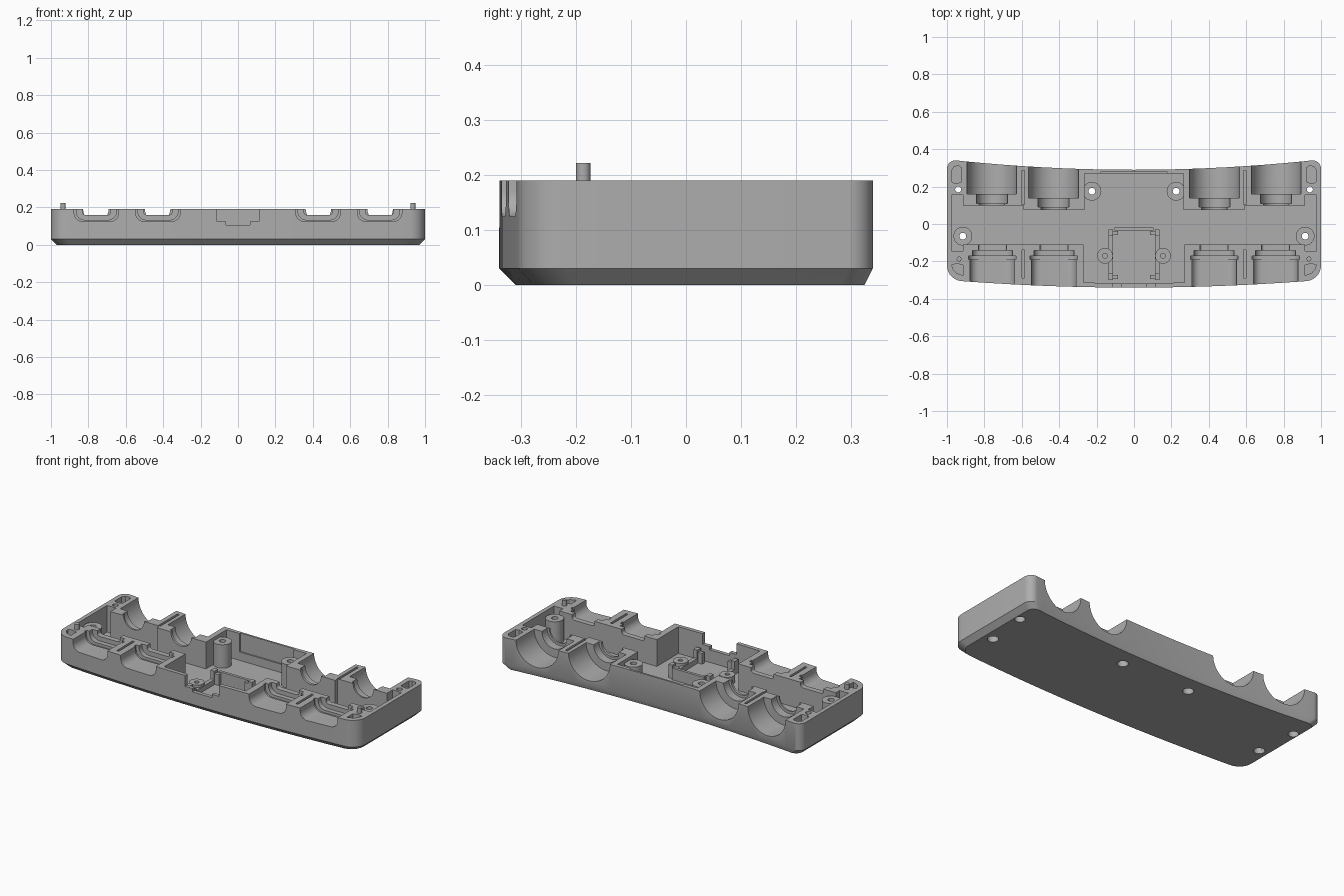
import bpy, bmesh, math
from mathutils import Vector

if "Cube" in bpy.data.objects:
    bpy.data.objects.remove(bpy.data.objects["Cube"])

TOP, FLOOR = 0.19, 0.03
grey = bpy.data.materials.new("plain grey")
grey.diffuse_color = (0.42, 0.42, 0.42, 1)
grey.use_nodes = True
grey.node_tree.nodes["Principled BSDF"].inputs["Base Color"].default_value = grey.diffuse_color
cutters = []


def add_object(name, bm):
    bmesh.ops.recalc_face_normals(bm, faces=bm.faces)
    me = bpy.data.meshes.new(name)
    bm.to_mesh(me)
    bm.free()
    me.materials.append(grey)
    ob = bpy.data.objects.new(name, me)
    bpy.context.scene.collection.objects.link(ob)
    return ob


def loft(name, rings):
    """Closed solid through rings of equal point count."""
    bm = bmesh.new()
    vs = [[bm.verts.new(p) for p in r] for r in rings]
    n = len(rings[0])
    for a, b in zip(vs, vs[1:]):
        for i in range(n):
            bm.faces.new((a[i], a[(i + 1) % n], b[(i + 1) % n], b[i]))
    bm.faces.new(vs[0])
    bm.faces.new(vs[-1])
    return add_object(name, bm)


def prism(name, pts, a, b, axis="z"):
    if axis == "z":
        return loft(name, [[(x, y, h) for x, y in pts] for h in (a, b)])
    return loft(name, [[(x, h, z) for x, z in pts] for h in (a, b)])


def box(name, x0, x1, y0, y1, z0, z1):
    return prism(name, [(x0, y0), (x1, y0), (x1, y1), (x0, y1)], z0, z1)


def circle(cx, cy, r, n=48):
    return [(cx + r * math.cos(2 * math.pi * (i + .5) / n),
             cy + r * math.sin(2 * math.pi * (i + .5) / n)) for i in range(n)]


def tube(name, x, y, profile, n=40):
    """Closed (r, z) profile revolved around a vertical axis."""
    bm = bmesh.new()
    vs = [[bm.verts.new((x + r * math.cos(2 * math.pi * i / n),
                         y + r * math.sin(2 * math.pi * i / n), z))
           for r, z in profile] for i in range(n)]
    m = len(profile)
    for i in range(n):
        a, b = vs[i], vs[(i + 1) % n]
        for j in range(m):
            bm.faces.new((a[j], b[j], b[(j + 1) % m], a[(j + 1) % m]))
    return add_object(name, bm)


def cut(ob):
    ob.hide_render = True
    cutters.append(ob)


def arc(cx, cy, r, a0, a1, n=10):
    return [(cx + r * math.cos(math.radians(a0 + (a1 - a0) * i / n)),
             cy + r * math.sin(math.radians(a0 + (a1 - a0) * i / n))) for i in range(n + 1)]


# Curved shell outline: bowed front, hollow back, rounded corners
front = lambda x: -0.34 + 0.041 * x * x
back = lambda x: 0.29 + 0.055 * x * x
half = [(x, front(x)) for x in [i * 0.091 for i in range(10)]]
half += arc(0.915, front(0.915) + 0.085, 0.085, -85, 0)
half += arc(0.955, back(0.955) - 0.045, 0.045, 0, 96)
half += [(x, back(x)) for x in [0.9 - i * 0.1 for i in range(10)]]
outline = half + [(-x, y) for x, y in reversed(half[1:-1])]
body = loft("case_shell", [
    [(x * 0.97, y * 0.934 + 0.0075, 0) for x, y in outline],
    [(x, y, FLOOR) for x, y in outline],
    [(x, y, TOP) for x, y in outline]])

# Main cavity around the socket blocks
side = [(0, -0.318), (0.27, -0.313), (0.27, -0.11), (0.915, -0.11), (0.915, -0.145),
        (0.975, -0.145), (0.975, 0.155), (0.915, 0.155), (0.915, 0.10), (0.59, 0.10),
        (0.59, 0.075), (0.265, 0.075), (0.265, 0.27), (0, 0.27)]
cut(prism("cavity_cutter", side + [(-x, y) for x, y in reversed(side[1:-1])], FLOOR, 0.3))
cut(box("back_recess_cutter", -0.18, 0.18, 0.26, 0.279, 0.08, 0.3))


# Front socket opening: tapered channel with rounded lower corners
def channel(cx, w, z, r=0.045):
    right = [(w / 2, 0.3), (w / 2, z + r)] + arc(w / 2 - r, z + r, r, 0, -90, 8)[1:]
    return [(cx + x, h) for x, h in right] + [(cx - x, h) for x, h in reversed(right)]


for s in (-1, 1):
    # Back round sockets: wide bore then narrow bore
    for cx, y_step, y_end in ((0.76, 0.16, 0.11), (0.43, 0.14, 0.09)):
        cut(prism("bore_cutter", circle(s * cx, TOP + 0.0005, 0.133, 64), y_step, 0.5, "y"))
        cut(prism("neck_cutter", circle(s * cx, TOP + 0.0005, 0.083), y_end, y_step + 0.02, "y"))
        cut(prism("mouth_cutter", circle(s * cx, TOP + 0.0005, 0.068), 0.02, y_end + 0.02, "y"))
    # Front sockets
    for cx in (0.757, 0.428):
        cut(prism("front_channel_cutter", channel(s * cx, 0.238, 0.125), -0.5, -0.18, "y"))
        cut(prism("collar_cutter", channel(s * cx, 0.254, 0.117), -0.19, -0.17, "y"))
        cut(prism("inner_channel_cutter", channel(s * cx, 0.215, 0.133), -0.175, -0.142, "y"))
        cut(prism("notch_cutter", channel(s * cx, 0.15, 0.16, 0.015), -0.15, -0.05, "y"))
    # Slots between sockets
    for y0, y1 in ((0.105, 0.285), (-0.29, -0.14)):
        cut(box("slot_cutter", s * 0.593 - 0.007, s * 0.593 + 0.007, y0, y1, 0.09, 0.3))
    # Corner pockets
    cut(prism("back_pocket_cutter", [(s * x, y) for x, y in (
        (0.922, 0.225), (0.955, 0.215), (0.973, 0.225), (0.973, 0.29), (0.96, 0.308),
        (0.935, 0.31), (0.922, 0.30))], FLOOR, 0.3))
    cut(prism("front_pocket_cutter", [(s * x, y) for x, y in (
        (0.915, -0.22), (0.945, -0.212), (0.974, -0.218), (0.968, -0.24), (0.95, -0.262),
        (0.915, -0.275))], FLOOR, 0.3))
    # Corner screw hole with counterbore
    cut(prism("corner_hole_cutter", circle(s * 0.94, 0.185, 0.016, 24), -0.1, 0.3))
    cut(prism("corner_bore_cutter", circle(s * 0.94, 0.185, 0.028, 32), -0.1, 0.07))
    # Screw posts, open through the floor
    for name, px, py, h in (("end_post", 0.915, -0.065, 0.165), ("back_post", 0.225, 0.175, 0.17)):
        cut(prism("post_bore_cutter", circle(s * px, py, 0.03, 40), -0.1, 0.1))
        tube(name, s * px, py, [(0.05, FLOOR - 0.005), (0.05, h), (0.018, h), (0.018, 0.07),
                                (0.0299, 0.07), (0.0299, FLOOR - 0.005)])
    # Short board boss with blind hole
    tube("board_boss", s * 0.155, -0.17, [(0.042, FLOOR - 0.005), (0.042, 0.075),
                                          (0.013, 0.075), (0.013, FLOOR - 0.005)])
    # Locating peg
    prism("locating_peg", circle(s * 0.935, -0.187, 0.013, 24), 0.15, 0.222)
    # Board rail and corner clips
    box("board_rail", s * 0.112, s * 0.135, -0.295, -0.045, FLOOR - 0.005, 0.06)
    for y in (-0.06, -0.295):
        box("board_clip", s * 0.085, s * 0.112, y, y + 0.022, FLOOR - 0.005, 0.095)
        box("clip_post", s * 0.112, s * 0.137, y - 0.005, y + 0.03, FLOOR - 0.005, 0.11)

# Board end stop
box("board_stop", -0.105, 0.105, -0.035, -0.018, FLOOR - 0.005, 0.1)
# Connector port through the front wall
cut(box("port_cutter", -0.112, 0.112, -0.5, -0.30, 0.125, 0.3))
cut(box("port_lower_cutter", -0.065, 0.065, -0.5, -0.30, 0.105, 0.3))

# Carve the shell and discard the cutters
for c in cutters:
    m = body.modifiers.new("cut", "BOOLEAN")
    m.operation, m.solver, m.object = "DIFFERENCE", "EXACT", c
bpy.context.view_layer.update()
carved = bpy.data.meshes.new_from_object(body.evaluated_get(bpy.context.evaluated_depsgraph_get()))
body.modifiers.clear()
body.data = carved
for c in cutters:
    bpy.data.objects.remove(c)

# Smooth curved walls, keep hard edges
for ob in bpy.context.scene.objects:
    ob.data.shade_smooth()
    ob.data.set_sharp_from_angle(angle=math.radians(30))
